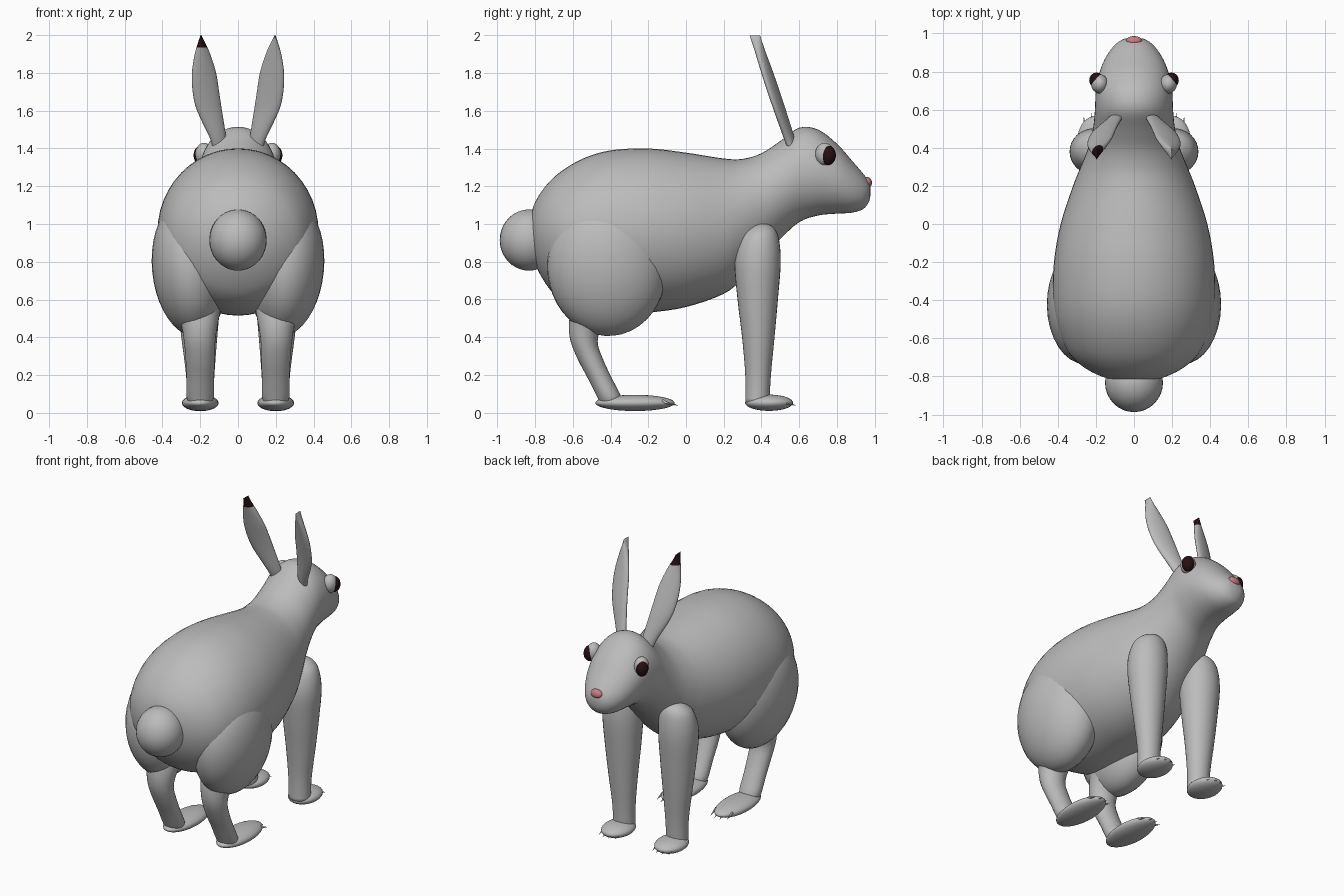
import bpy, bmesh, math
from mathutils import Vector, Matrix

if "Cube" in bpy.data.objects:
    bpy.data.objects.remove(bpy.data.objects["Cube"], do_unlink=True)


def material(name, rgb):
    m = bpy.data.materials.new(name)
    m.use_nodes = True
    m.diffuse_color = (*rgb, 1)
    m.node_tree.nodes["Principled BSDF"].inputs["Base Color"].default_value = (*rgb, 1)
    return m


FUR = material("grey fur", (0.5, 0.5, 0.5))
DARK = material("dark brown", (0.02, 0.005, 0.006))
PINK = material("nose pink", (0.6, 0.2, 0.22))


def finish(name, bm, mats):
    bmesh.ops.recalc_face_normals(bm, faces=bm.faces)
    for f in bm.faces:
        f.smooth = True
    me = bpy.data.meshes.new(name)
    bm.to_mesh(me)
    bm.free()
    for m in mats:
        me.materials.append(m)
    ob = bpy.data.objects.new(name, me)
    bpy.context.collection.objects.link(ob)
    return ob


def smooth_rows(rows, steps):
    """Catmull-Rom interpolation between the given rows."""
    out = []
    last = len(rows) - 1
    for i in range(last):
        a, b, c, d = (rows[max(0, min(last, i + k))] for k in (-1, 0, 1, 2))
        for s in range(steps):
            t = s / steps
            out.append([0.5 * (2 * q + (r - p) * t + (2 * p - 5 * q + 4 * r - w) * t * t
                               + (3 * q - p - 3 * r + w) * t ** 3)
                        for p, q, r, w in zip(a, b, c, d)])
    return out + [list(rows[-1])]


def loft(name, rows, axis_u, axis_v, mats=(FUR,), steps=4, sides=32, rule=None):
    """Skin elliptical rings; each row is x, y, z, radius_u, radius_v."""
    bm = bmesh.new()
    rings = []
    for x, y, z, ru, rv in smooth_rows(rows, steps):
        ring = []
        for k in range(sides):
            a = 2 * math.pi * k / sides
            p = Vector((x, y, z)) + Vector(axis_u) * ru * math.cos(a) + Vector(axis_v) * rv * math.sin(a)
            ring.append(bm.verts.new(p))
        rings.append(ring)
    for r, q in zip(rings, rings[1:]):
        for k in range(sides):
            j = (k + 1) % sides
            bm.faces.new((r[k], r[j], q[j], q[k]))
    bm.faces.new(rings[0])
    bm.faces.new(rings[-1])
    if rule:
        for f in bm.faces:
            f.material_index = int(rule(f.calc_center_median()))
    return finish(name, bm, mats)


def ball(name, centre, radii, mat=FUR, tilt=(0, 0, 0)):
    bm = bmesh.new()
    rot = Matrix.Rotation(tilt[1], 4, 'Y') @ Matrix.Rotation(tilt[0], 4, 'X')
    m = Matrix.Translation(centre) @ rot @ Matrix.Diagonal((*radii, 1))
    bmesh.ops.create_uvsphere(bm, u_segments=32, v_segments=20, radius=1, matrix=m)
    return finish(name, bm, [mat])


def claw(name, base, tip, radius):
    bm = bmesh.new()
    d = Vector(tip) - Vector(base)
    m = Matrix.Translation((Vector(base) + Vector(tip)) / 2) @ d.to_track_quat('Z', 'Y').to_matrix().to_4x4()
    bmesh.ops.create_cone(bm, cap_ends=True, segments=8, radius1=radius, radius2=0.0005,
                          depth=d.length, matrix=m)
    return finish(name, bm, [FUR])


X, Y, Z = (1, 0, 0), (0, 1, 0), (0, 0, 1)

# Trunk, neck and head: y, top, bottom, half width
outline = [
    (-0.83, 0.99, 0.93, 0.02), (-0.81, 1.09, 0.82, 0.14), (-0.76, 1.18, 0.71, 0.25),
    (-0.68, 1.265, 0.61, 0.34), (-0.55, 1.345, 0.54, 0.4), (-0.4, 1.39, 0.515, 0.425),
    (-0.2, 1.4, 0.53, 0.42), (0, 1.378, 0.56, 0.385), (0.2, 1.347, 0.63, 0.32),
    (0.3, 1.345, 0.71, 0.28), (0.4, 1.375, 0.81, 0.24), (0.5, 1.44, 0.92, 0.215),
    (0.6, 1.51, 1.01, 0.205), (0.7, 1.5, 1.045, 0.2), (0.8, 1.425, 1.055, 0.18),
    (0.88, 1.335, 1.06, 0.145), (0.94, 1.265, 1.08, 0.1), (0.97, 1.22, 1.12, 0.055),
    (0.978, 1.185, 1.16, 0.01)]
loft("body_and_head", [(0, y, (t + b) / 2, w, (t - b) / 2) for y, t, b, w in outline],
     X, Z, steps=4, sides=48)

ball("tail", (0, -0.832, 0.915), (0.152, 0.155, 0.162))
ball("nose", (0, 0.963, 1.222), (0.042, 0.022, 0.028), PINK, (0.35, 0, 0))

for s, side in ((1, "left"), (-1, "right")):
    # Hind leg
    ball(side + "_thigh", (s * 0.255, -0.42, 0.765), (0.2, 0.315, 0.36), FUR, (0.1, s * 0.1, 0))
    loft(side + "_hind_shin", [
        (s * 0.22, -0.46, 0.6, 0.14, 0.14), (s * 0.205, -0.525, 0.48, 0.1, 0.095),
        (s * 0.203, -0.54, 0.38, 0.083, 0.072), (s * 0.2, -0.505, 0.28, 0.077, 0.067),
        (s * 0.2, -0.455, 0.18, 0.073, 0.064), (s * 0.2, -0.41, 0.09, 0.073, 0.064),
        (s * 0.2, -0.4, 0.05, 0.06, 0.055)], X, Y)
    ball(side + "_hind_foot", (s * 0.2, -0.27, 0.052), (0.097, 0.21, 0.043))

    # Front leg
    loft(side + "_front_leg", [
        (s * 0.2, 0.4, 1.005, 0.01, 0.01), (s * 0.2, 0.4, 0.985, 0.065, 0.06),
        (s * 0.205, 0.39, 0.93, 0.11, 0.1), (s * 0.21, 0.38, 0.8, 0.128, 0.122),
        (s * 0.208, 0.38, 0.6, 0.115, 0.107), (s * 0.205, 0.383, 0.4, 0.095, 0.086),
        (s * 0.2, 0.382, 0.2, 0.075, 0.068), (s * 0.2, 0.378, 0.05, 0.07, 0.064)], X, Y)
    ball(side + "_front_paw", (s * 0.2, 0.44, 0.053), (0.097, 0.127, 0.043))

    # Claws fan out across each foot
    for i in range(4):
        dx = -0.06 + 0.04 * i
        back = 6 * dx * dx
        for part, toe in (("front", 0.55), ("hind", -0.075)):
            x, y = s * 0.2 + dx, toe - back
            claw(f"{side}_{part}_claw_{i + 1}", (x, y - 0.03, 0.062), (x * 1.01, y + 0.035, 0.037), 0.009)

    # Flattened, back-swept ear: z, centre x, half width, half thickness
    ear = [(1.41, 0.1, 0.035, 0.024), (1.46, 0.107, 0.044, 0.026), (1.6, 0.151, 0.066, 0.026),
           (1.7, 0.17, 0.07, 0.026), (1.8, 0.18, 0.064, 0.026), (1.9, 0.188, 0.041, 0.026),
           (1.96, 0.193, 0.019, 0.027), (2.0, 0.196, 0.002, 0.028)]
    loft(side + "_ear", [(s * x, 0.555 - (z - 1.43) * 0.335, z, w, t) for z, x, w, t in ear],
         (1, -0.3 * s, 0), Y, (FUR, DARK), sides=24,
         rule=lambda c: c.x < 0 and c.z > 1.935)

    # Eye
    ball(side + "_eyeball", (s * 0.18, 0.735, 1.37), (0.045, 0.05, 0.06))
    ball(side + "_pupil", (s * 0.197, 0.754, 1.364), (0.038, 0.04, 0.051), DARK)
